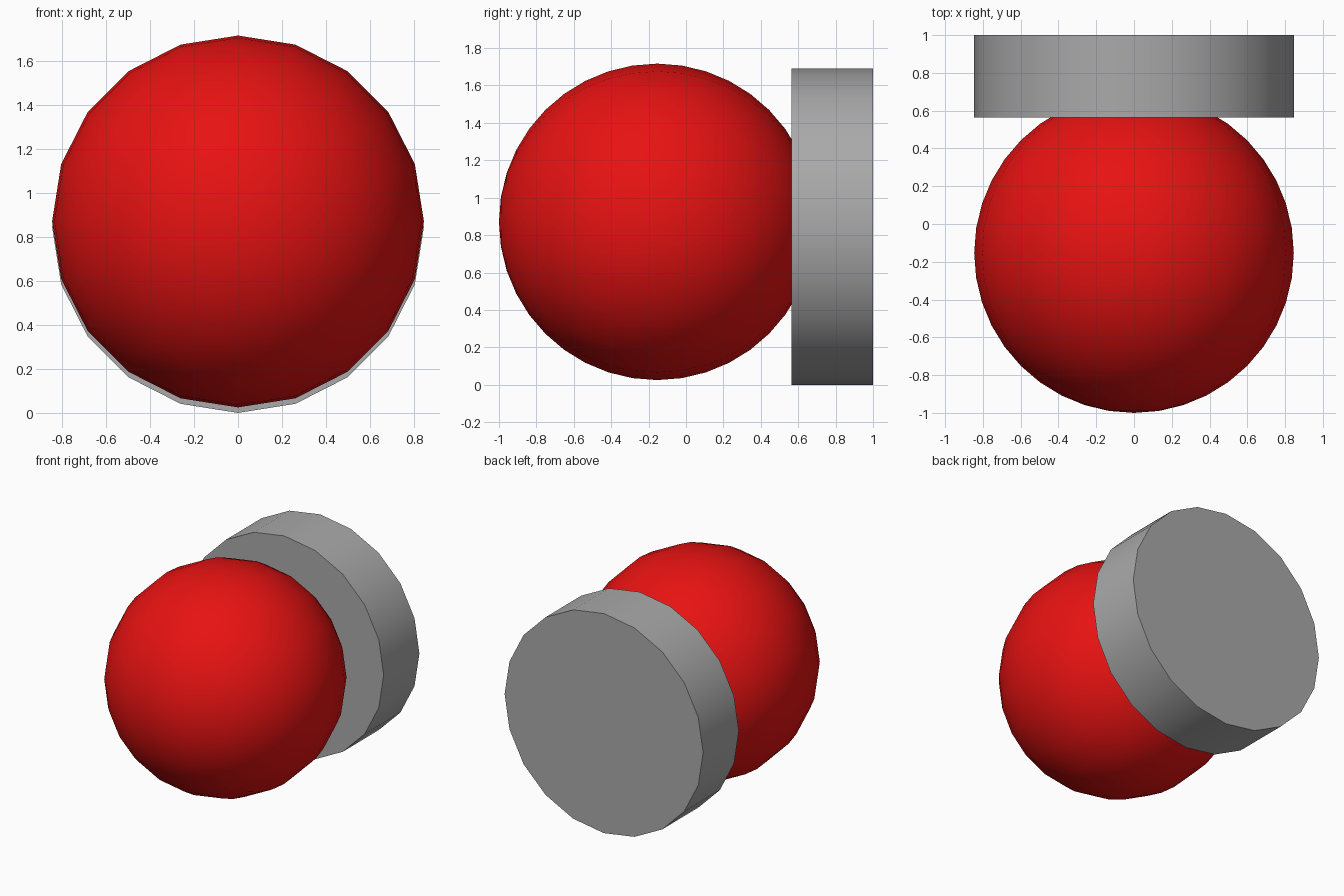
import bpy
import math

cube = bpy.data.objects.get("Cube")
if cube:
    bpy.data.objects.remove(cube, do_unlink=True)

SIDES = 20
RADIUS = 0.846


def material(name, colour):
    mat = bpy.data.materials.new(name)
    mat.use_nodes = True
    mat.diffuse_color = colour
    mat.node_tree.nodes["Principled BSDF"].inputs["Base Color"].default_value = colour
    return mat


def finish(name, mat):
    # Turn the axis to run front to back, then smooth all but the sharp rims
    obj = bpy.context.object
    obj.name = name
    obj.data.materials.append(mat)
    bpy.ops.object.transform_apply(location=False, rotation=True, scale=True)
    bpy.ops.object.shade_smooth_by_angle(angle=math.radians(30))
    return obj


red = material("red", (0.8, 0.006, 0.006, 1))
grey = material("grey", (0.4, 0.4, 0.4, 1))
turn = (math.pi / 2, 0, 0)

# Round ball at the front, with its poles front and back
bpy.ops.mesh.primitive_uv_sphere_add(
    segments=SIDES, ring_count=SIDES, radius=RADIUS,
    location=(0, RADIUS - 1, 0.871), rotation=turn)
finish("ball", red)

# Thick disc behind the ball
bpy.ops.mesh.primitive_cylinder_add(
    vertices=SIDES, radius=RADIUS, depth=0.435,
    location=(0, 1 - 0.435 / 2, RADIUS), rotation=turn)
finish("base_disc", grey)
